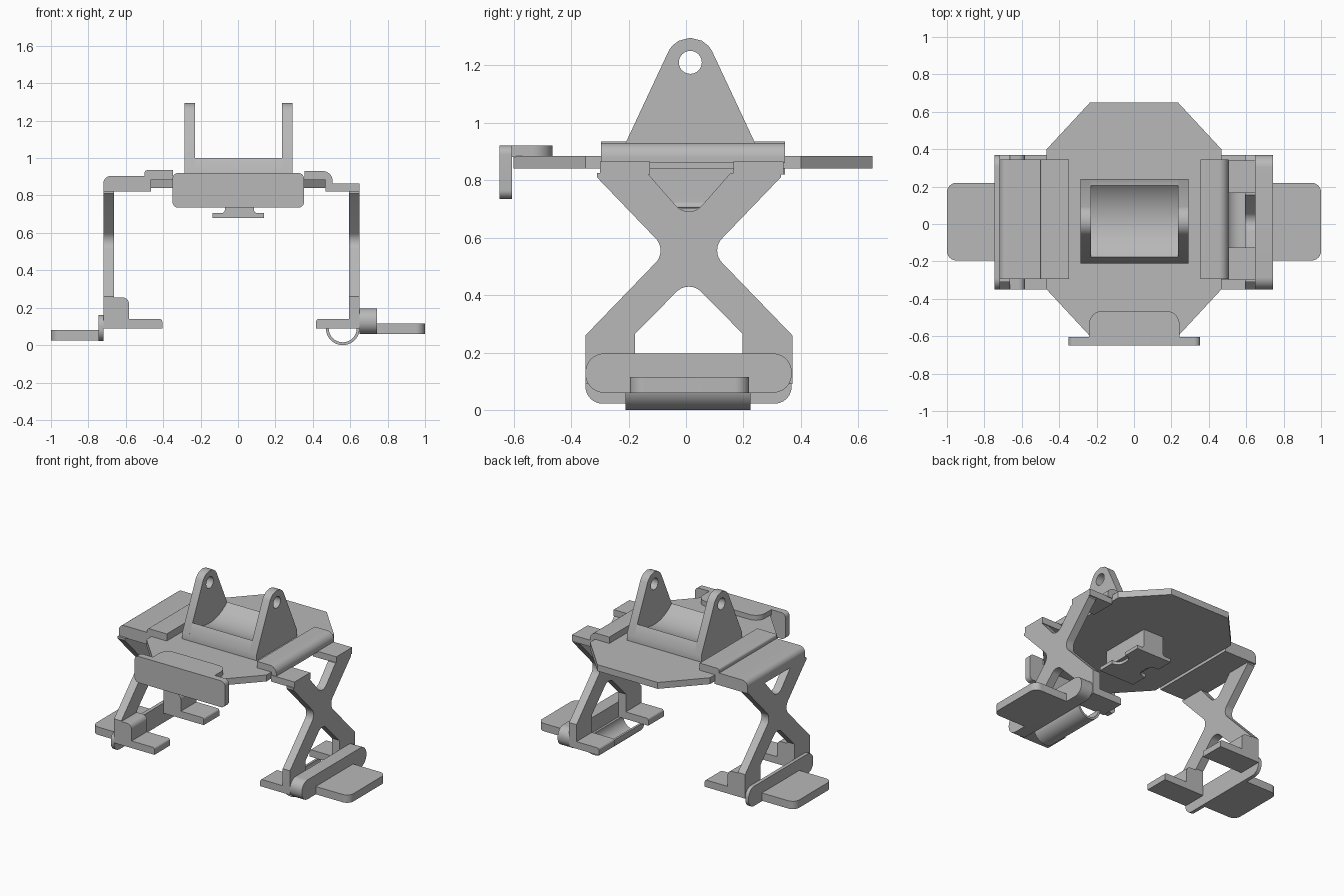
import bpy, bmesh, math
from mathutils import Vector

cube = bpy.data.objects.get("Cube")
if cube:
    bpy.data.objects.remove(cube, do_unlink=True)

grey = bpy.data.materials.new("light_grey")
grey.use_nodes = True
grey.diffuse_color = (0.48, 0.48, 0.48, 1)
grey.node_tree.nodes["Principled BSDF"].inputs["Base Color"].default_value = (0.48, 0.48, 0.48, 1)

parts = []
MID = 0.01  # centre line of the legs in y


def fillet(points, steps=8):
    """Round every corner given as (a, b, radius)."""
    out = []
    n = len(points)
    for i, p in enumerate(points):
        corner = Vector(p[:2])
        r = p[2] if len(p) > 2 else 0
        if not r:
            out.append(corner)
            continue
        d1 = (Vector(points[i - 1][:2]) - corner).normalized()
        d2 = (Vector(points[(i + 1) % n][:2]) - corner).normalized()
        half = d1.angle(d2) / 2
        centre = corner + (d1 + d2).normalized() * (r / math.sin(half))
        start = corner + d1 * (r / math.tan(half)) - centre
        end = corner + d2 * (r / math.tan(half)) - centre
        for k in range(steps + 1):
            out.append(centre + start.lerp(end, k / steps).normalized() * r)
    return out


def arc(ca, cb, r, start, end, steps=24):
    angles = [math.radians(start + (end - start) * k / steps) for k in range(steps + 1)]
    return [(ca + r * math.cos(t), cb + r * math.sin(t)) for t in angles]


def prism(name, points, axis, lo, hi):
    """Extrude a profile along an axis; X takes (y, z), Y takes (x, z), Z takes (x, y)."""
    place = {"X": lambda a, b, t: (t, a, b),
             "Y": lambda a, b, t: (a, t, b),
             "Z": lambda a, b, t: (a, b, t)}[axis]
    bm = bmesh.new()
    loop = fillet(points)
    low = [bm.verts.new(place(a, b, lo)) for a, b in loop]
    high = [bm.verts.new(place(a, b, hi)) for a, b in loop]
    bm.faces.new(low)
    bm.faces.new(high)
    for i in range(len(loop)):
        j = (i + 1) % len(loop)
        bm.faces.new((low[i], low[j], high[j], high[i]))
    bmesh.ops.recalc_face_normals(bm, faces=bm.faces)
    mesh = bpy.data.meshes.new(name)
    bm.to_mesh(mesh)
    bm.free()
    mesh.materials.append(grey)
    obj = bpy.data.objects.new(name, mesh)
    bpy.context.collection.objects.link(obj)
    parts.append(obj)
    return obj


def rect(a0, b0, a1, b1, r=0):
    return [(a0, b0, r), (a1, b0, r), (a1, b1, r), (a0, b1, r)]


def drill(obj, points, axis, lo, hi):
    """Cut a hole and bake the result."""
    cutter = prism("hole_cutter", points, axis, lo, hi)
    parts.remove(cutter)
    cutter.hide_render = True
    mod = obj.modifiers.new("hole", "BOOLEAN")
    mod.object = cutter
    mod.solver = "EXACT"
    graph = bpy.context.evaluated_depsgraph_get()
    baked = bpy.data.meshes.new_from_object(obj.evaluated_get(graph))
    obj.modifiers.clear()
    obj.data = baked
    bpy.data.objects.remove(cutter, do_unlink=True)


# Octagonal deck
prism("deck", [(-.235, .65), (.235, .65), (.467, .4), (.467, -.35),
               (.235, -.6), (-.235, -.6), (-.467, -.35), (-.467, .4)], "Z", .84, .885)

# Front plate and the tab that holds it
prism("front_plate", rect(-.35, .735, .353, .92, .03), "Y", -.65, -.605)
prism("front_tab", [(-.24, -.61), (.243, -.61), (.243, -.465, .07), (-.24, -.465, .07)],
      "Z", .88, .92)

# Clevis ears with pin holes, and the curved cradle between them
ear = [(-.21, .88), (-.21, .93), (.015, 1.411, .085), (.24, .93), (.24, .88)]
for side, x0, x1 in (("right", -.287, -.23), ("left", .235, .292)):
    obj = prism(side + "_ear", ear, "X", x0, x1)
    drill(obj, arc(.015, 1.21, .04, 0, 345, 23), "X", x0 - .1, x1 + .1)
trough = arc(.015, 1.21, .2845, 227.6, 312.4, 20)
prism("cradle", [(-.21, .88), (-.21, .93)] + trough + [(.24, .93), (.24, .88)],
      "X", -.235, .24)

# Rail under the deck with a waisted flange
prism("rail_neck", [(-.07, .845), (-.07, .705, .02), (-.1, .705), (-.1, .7), (.11, .7),
                    (.11, .705), (.085, .705, .02), (.085, .845)], "Y", -.17, .2)
prism("rail_flange", [(-.135, -.17), (.14, -.17), (.14, -.05), (.085, -.05, .05),
                      (.085, .08, .05), (.14, .08), (.14, .2), (-.135, .2),
                      (-.135, .08), (-.07, .08, .05), (-.07, -.05, .05), (-.135, -.05)],
      "Z", .68, .705)

# Shoulder on the right: solid arm and lap over the deck
prism("right_arm", [(-.72, .82), (-.72, .905, .04), (-.465, .905), (-.465, .82)],
      "Y", -.295, .345)
prism("right_lap", [(-.5, .885), (-.5, .935, .015), (-.348, .935), (-.348, .885)],
      "Y", -.295, .345)

# Shoulder on the left: lap over the deck and two tabs
prism("left_lap", [(.355, .885), (.355, .93), (.505, .93, .05), (.505, .86),
                   (.467, .86), (.467, .885)], "Y", -.295, .345)
for name, y0, y1 in (("front", -.3, -.125), ("back", .165, .34)):
    prism(name + "_left_tab", rect(.467, .82, .65, .865), "Y", y0, y1)

# Cross-shaped legs
half = [(.1875, .09), (.36, .09), (.36, .26), (.075, .555, .06), (.32, .81), (.32, .825),
        (.145, .825)]
profile = half + [(0, .66, .06)]
profile += [(-p[0],) + p[1:] for p in reversed(half)]
profile += [(-.1875, .265), (0, .455, .06), (.1875, .265)]
profile = [(p[0] + MID,) + p[1:] for p in profile]
for side, x0, x1 in (("right", -.72, -.663), ("left", .593, .65)):
    prism(side + "_leg", profile, "X", x0, x1)

# Inner toes, with heel blocks on the right leg only
for name, y0, y1 in (("front", -.35, -.1775), ("back", .1975, .37)):
    prism(name + "_right_toe", [(-.72, .09), (-.405, .09), (-.405, .14, .015), (-.72, .14)],
          "Y", y0, y1)
    prism(name + "_left_toe", [(.65, .09), (.418, .09), (.418, .14, .015), (.65, .14)],
          "Y", y0, y1)
    prism(name + "_heel_block", [(-.72, .1), (-.583, .1), (-.583, .255, .035), (-.72, .255)],
          "Y", y0, y1)

# Rounded foot bars and outer foot plates
prism("right_foot_bar", rect(-.35, .022, .368, .16, .06), "X", -.745, -.72)
prism("left_foot_bar", rect(-.35, .06, .368, .197, .065), "X", .65, .742)
prism("right_foot_plate", [(-.73, -.195), (-1, -.195, .05), (-1, .22, .05), (-.73, .22)],
      "Z", .025, .08)
prism("left_foot_plate", [(.73, -.195), (1, -.195, .05), (1, .22, .05), (.73, .22)],
      "Z", .06, .115)

# Half-round shell below the left foot
prism("half_shell", arc(.56, .09, .09, 180, 360) + arc(.56, .09, .075, 360, 180),
      "Y", -.21, .225)

# Smooth the curved faces, keep the edges
bpy.ops.object.select_all(action="DESELECT")
for obj in parts:
    obj.select_set(True)
bpy.context.view_layer.objects.active = parts[0]
bpy.ops.object.shade_smooth_by_angle(angle=math.radians(30))
